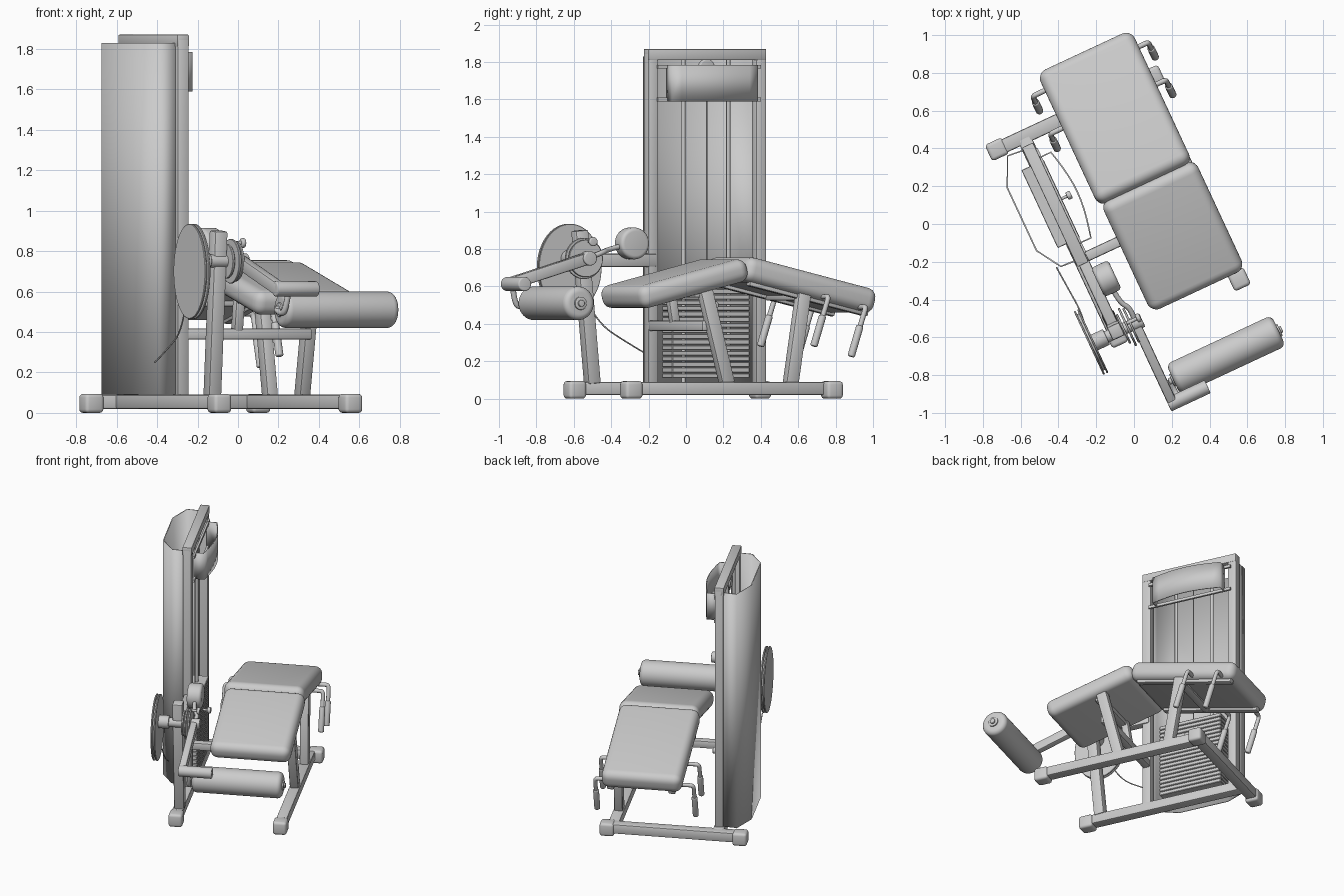
import bpy, bmesh, math
from mathutils import Vector, Matrix

if "Cube" in bpy.data.objects:
    bpy.data.objects.remove(bpy.data.objects["Cube"])

TURN = math.radians(25)   # the whole machine stands turned about z
# Local frame: x across the bench, y along the bench, z up


def finish(name, bm, angle=32):
    bmesh.ops.recalc_face_normals(bm, faces=bm.faces)
    me = bpy.data.meshes.new(name)
    bm.to_mesh(me)
    bm.free()
    me.shade_smooth()
    me.set_sharp_from_angle(angle=math.radians(angle))
    ob = bpy.data.objects.new(name, me)
    bpy.context.collection.objects.link(ob)
    ob.rotation_euler.z = TURN
    return ob


def bevel_edges(bm, r, seg, sharp=40):
    es = [e for e in bm.edges if e.calc_face_angle(0) > math.radians(sharp)]
    bmesh.ops.bevel(bm, geom=es, offset=r, segments=seg, profile=0.5, affect='EDGES')


def frame_matrix(p, q):
    p, q = Vector(p), Vector(q)
    d = (q - p).normalized()
    up = Vector((0, 0, 1)) if abs(d.z) < 0.8 else Vector((0, 1, 0))
    side = up.cross(d).normalized()
    m = Matrix((side, d.cross(side), d)).transposed().to_4x4()
    m.translation = (p + q) / 2
    return m, (q - p).length


def bar(name, p, q, w=0.07, h=0.07, r=0.01, seg=2):
    m, length = frame_matrix(p, q)
    bm = bmesh.new()
    bmesh.ops.create_cube(bm, size=1, matrix=Matrix.Diagonal((w, h, length, 1)))
    if r:
        bevel_edges(bm, r, seg)
    bm.transform(m)
    return finish(name, bm)


def cyl(name, p, q, r, bev=0.0, seg=4, n=40, sy=1.0):
    m, length = frame_matrix(p, q)
    bm = bmesh.new()
    bmesh.ops.create_cone(bm, cap_ends=True, segments=n, radius1=r, radius2=r, depth=length)
    if bev:
        bevel_edges(bm, bev, seg)
    bm.transform(m @ Matrix.Diagonal((1, sy, 1, 1)))
    return finish(name, bm)


def tube(name, pts, r):
    cu = bpy.data.curves.new(name, 'CURVE')
    cu.dimensions = '3D'
    cu.bevel_depth, cu.bevel_resolution, cu.use_fill_caps = r, 3, True
    cu.resolution_u = 6
    sp = cu.splines.new('NURBS')
    sp.points.add(len(pts) - 1)
    for a, b in zip(sp.points, pts):
        a.co = (*b, 1)
    sp.order_u, sp.use_endpoint_u = 3, True
    tmp = bpy.data.objects.new(name + "_path", cu)
    bpy.context.collection.objects.link(tmp)
    me = bpy.data.meshes.new_from_object(tmp.evaluated_get(bpy.context.evaluated_depsgraph_get()))
    bm = bmesh.new()
    bm.from_mesh(me)
    bpy.data.objects.remove(tmp)
    bpy.data.meshes.remove(me)
    return finish(name, bm, 50)


def sheet(name, path, z0, z1, thick):
    bm = bmesh.new()
    rows = [[bm.verts.new((x, y, z)) for x, y in path] for z in (z0, z1)]
    for i in range(len(path) - 1):
        bm.faces.new((rows[0][i], rows[0][i + 1], rows[1][i + 1], rows[1][i]))
    ob = finish(name, bm, 20)
    mod = ob.modifiers.new("thickness", 'SOLIDIFY')
    mod.thickness, mod.offset = thick, 0
    return ob


# Base rails and feet
L, R, F, B = -0.335, 0.38, -0.50, 0.665
bar("left_base_rail", (L, F, 0.055), (L, B, 0.055), 0.075, 0.07)
bar("right_base_rail", (R, F, 0.055), (R, B, 0.055), 0.075, 0.07)
bar("rear_base_bar", (-0.52, B, 0.055), (0.45, B, 0.055), 0.075, 0.07)
for i, (x, y, dx, dy) in enumerate(((L, F, 0, .05), (R, F, 0, .05), (-.49, B, .05, 0), (.42, B, .05, 0))):
    bar(f"foot_{i}", (x - dx, y - dy, 0.047), (x + dx, y + dy, 0.047), 0.095, 0.094, 0.018, 3)

# Weight tower frame
for n, y in (("front", -0.05), ("rear", 0.587)):
    bar(f"{n}_tower_post", (L, y, 0.08), (L, y, 1.85), 0.06, 0.06, 0.006)
bar("tower_top_bar", (L, -0.08, 1.84), (L, 0.617, 1.84), 0.065, 0.06, 0.006)

# Rear shroud, open at the top
sheet("tower_shroud", [(-.36, .60), (-.455, .61), (-.527, .455), (-.527, .09), (-.446, -.04), (-.36, -.045)],
      0.09, 1.83, 0.008)

# Curved header plate
arc = [(-.238 + .038 * math.sin(math.pi * i / 10), .03 + .05 * i) for i in range(11)]
sheet("header_plate", [(-.31, .03)] + arc + [(-.31, .53)], 1.59, 1.785, 0.008)
for z in (1.60, 1.775):
    bar(f"header_bracket_{z}", (-.30, -.03, z), (-.30, .58, z), 0.015, 0.02, 0)

# Weight stack, guide rods and selector
for i in range(18):
    z = 0.11 + i * 0.03
    bar(f"weight_plate_{i}", (-.355, .055, z + .013), (-.355, .51, z + .013), 0.13, 0.026, 0.003, 1)
for y in (.15, .415):
    cyl(f"guide_rod_{y}", (-.355, y, .09), (-.355, y, 1.83), 0.011, n=16)
cyl("lift_cable", (-.345, .283, .64), (-.345, .283, 1.82), 0.004, n=8)
cyl("selector_pin", (-.33, .283, .5), (-.25, .283, .5), 0.008, n=12)
cyl("selector_knob", (-.26, .283, .5), (-.235, .283, .5), 0.022, 0.006)
cyl("top_pulley", (-.365, .283, 1.77), (-.335, .283, 1.77), 0.045, 0.006)

# Pivot post and links to the tower
bar("pivot_post", (-.327, -.40, .08), (-.327, -.475, .90), 0.07, 0.075)
bar("upper_link_bar", (-.327, -.46, .74), (-.327, -.03, .74), 0.06, 0.07)

# Bench structure
CY = -.05
bar("bench_cross_bar", (-.335, CY, .39), (.37, CY, .39), 0.055, 0.055)
bar("front_bench_leg", (R, .065, .08), (R - .01, -.075, .63), 0.06, 0.075)
bar("rear_bench_leg", (R, .44, .08), (R - .01, .52, .57), 0.06, 0.075)
bar("inner_pad_support", (-.03, CY, .39), (-.03, -.08, .58), 0.05, 0.05)
for n, x in (("left", -.06), ("right", .36)):
    bar(f"{n}_rear_pad_beam", (x, .20, .625), (x, .90, .46), 0.05, 0.045)
bar("front_pad_cross_beam", (-.05, -.09, .56), (.37, -.09, .56), 0.06, 0.04)
bar("rear_pad_cross_beam", (-.06, .52, .545), (.37, .52, .545), 0.06, 0.04)

# Padded bench
bar("front_pad", (.16, -.46, .535), (.16, .175, .695), 0.55, 0.125, 0.052, 6)
bar("rear_pad", (.145, .165, .70), (.145, .935, .515), 0.55, 0.135, 0.052, 6)

# Four hanging hand grips
for side, x0, x1 in (("left", -.06, -.20), ("right", .36, .475)):
    for i, (y, z) in enumerate(((.62, .545), (.84, .49))):
        tip = (x1, y - .085, z - .255)
        tube(f"{side}_handle_{i}", [(x0, y, z), ((x0 + 2 * x1) / 3, y, z), (x1, y, z),
                                   (x1, y - .02, z - .06), tip], 0.014)
        cyl(f"{side}_grip_{i}", (x1, y - .035, z - .10), (x1, y - .088, z - .265), 0.02, 0.008, n=20)

# Cam, shaft and pull cable
P = (-.48, .75)
cyl("pivot_shaft", (-.47, *P), (-.185, *P), 0.032, 0.005)
for i, x in enumerate((-.48, -.46)):
    cyl(f"cam_disc_{i}", (x - .005, -.47, .70), (x + .005, -.47, .70), 0.185, 0.002, 1, 64, 0.235 / 0.185)
cyl("cam_core", (-.475, -.47, .70), (-.465, -.47, .70), 0.165, n=64, sy=1.27)
cyl("cam_hub", (-.46, *P), (-.385, *P), 0.045, 0.006)
tube("cam_cable", [(-.46, -.36, .50), (-.45, -.30, .40), (-.46, -.17, .32), (-.469, -.035, .25)], 0.004)
for i, (x, r) in enumerate(((-.285, .085), (-.262, .11), (-.24, .10))):
    cyl(f"range_disc_{i}", (x - .006, *P), (x + .006, *P), r, 0.002, 1, 48)
cyl("range_pin", (-.26, -.46, .84), (-.185, -.46, .84), 0.01, n=16)
cyl("range_pin_knob", (-.20, -.46, .84), (-.178, -.46, .84), 0.024, 0.007)

# Swinging arm with counterweight
bar("swing_arm", (-.215, -.47, .753), (-.215, -.955, .61), 0.05, 0.065)
cyl("arm_pivot_cap", (-.235, *P), (-.175, *P), 0.038, 0.006)
tube("counterweight_rod", [(-.215, -.48, .75), (-.20, -.40, .78), (-.25, -.34, .80), (-.25, -.20, .83)], 0.014)
cyl("counterweight", (-.305, -.20, .83), (-.205, -.20, .83), 0.085, 0.02)

# Leg roller and its carrier
cyl("roller_carrier", (-.24, -.945, .613), (-.01, -.945, .613), 0.038, 0.008)
tube("roller_link", [(-.165, -.945, .60), (-.175, -.93, .50), (-.18, -.88, .49), (-.175, -.83, .51)], 0.015)
cyl("roller_axle", (-.185, -.835, .51), (.475, -.835, .51), 0.018, 0.004)
cyl("leg_roller", (-.16, -.835, .51), (.455, -.835, .51), 0.09, 0.032, 6, 48)
for i, x in enumerate((-.163, .458)):
    cyl(f"roller_cap_{i}", (x - .006, -.835, .51), (x + .006, -.835, .51), 0.035, 0.003, 2)
